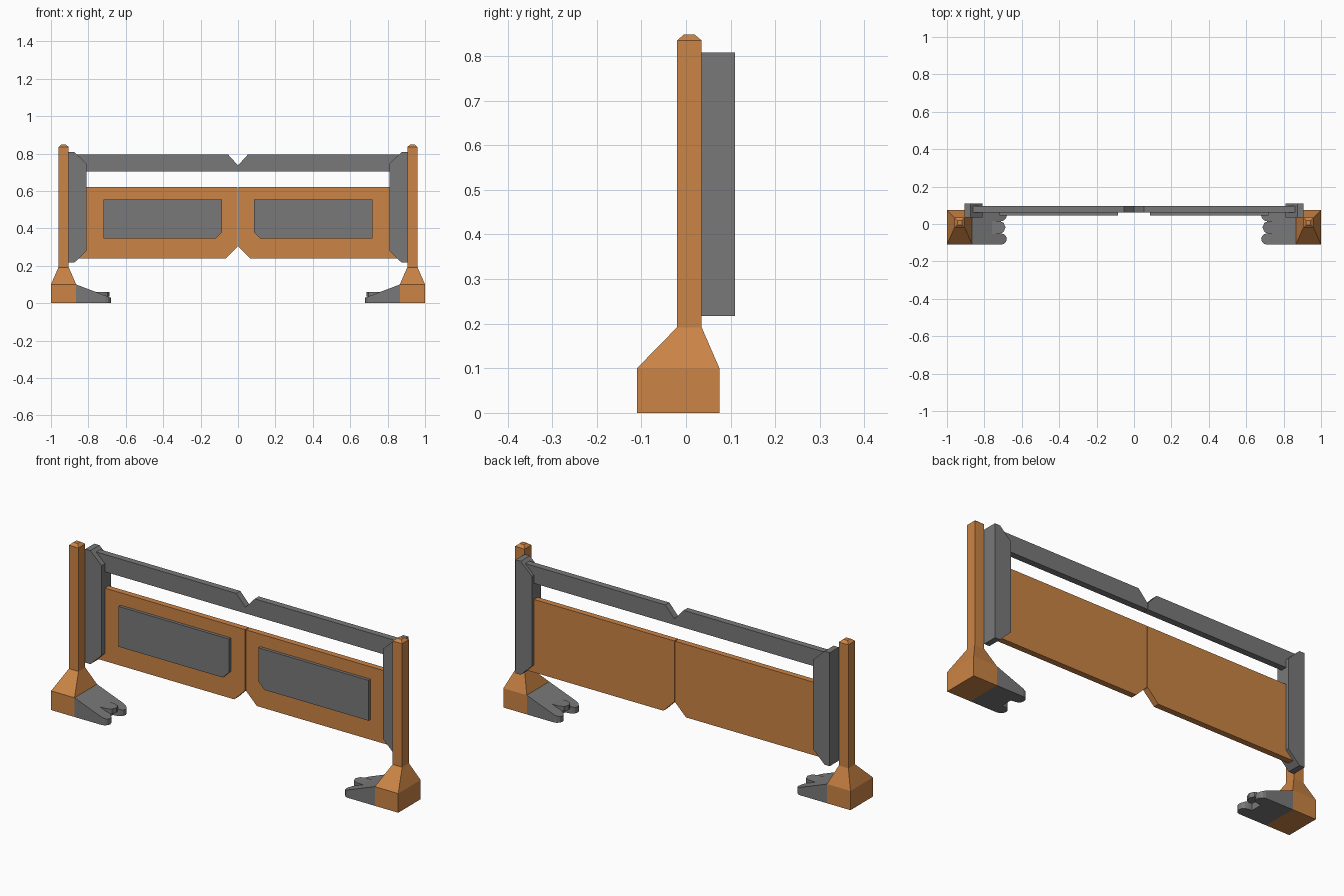
import bpy
import bmesh
from math import sin, cos, pi

cube = bpy.data.objects.get("Cube")
if cube:
    bpy.data.objects.remove(cube)


def material(name, colour):
    mat = bpy.data.materials.new(name)
    mat.use_nodes = True
    mat.diffuse_color = colour
    mat.node_tree.nodes["Principled BSDF"].inputs["Base Color"].default_value = colour
    return mat


ORANGE = material("warm orange", (0.60, 0.23, 0.06, 1))
GREY = material("mid grey", (0.19, 0.19, 0.19, 1))


def loft(name, rings, mat):
    """Join matching rings of points and close both ends."""
    bm = bmesh.new()
    loops = [[bm.verts.new(p) for p in ring] for ring in rings]
    n = len(loops[0])
    for a, b in zip(loops, loops[1:]):
        for i in range(n):
            j = (i + 1) % n
            bm.faces.new((a[i], a[j], b[j], b[i]))
    bm.faces.new(loops[0])
    bm.faces.new(loops[-1])
    bmesh.ops.recalc_face_normals(bm, faces=bm.faces)
    mesh = bpy.data.meshes.new(name)
    bm.to_mesh(mesh)
    bm.free()
    mesh.materials.append(mat)
    obj = bpy.data.objects.new(name, mesh)
    bpy.context.collection.objects.link(obj)
    return obj


def slab(name, side, profile, y0, y1, mat):
    """Extrude an x-z outline from y0 to y1."""
    return loft(name, [[(side * x, y, z) for x, z in profile] for y in (y0, y1)], mat)


def rect(side, x0, x1, y0, y1, z):
    return [(side * x, y, z) for x, y in ((x0, y0), (x1, y0), (x1, y1), (x0, y1))]


def toe_tip(cx, cy, r, steps=6):
    """Half circle pointing towards the opening."""
    return [(cx - r * cos(a), cy + r * sin(a))
            for a in (pi * (i / steps - 0.5) for i in range(steps + 1))]


def slope(x):
    return 0.1 - (0.865 - x) * 0.38


for side, label in ((1, "left"), (-1, "right")):
    # Post with flared base and pointed cap
    loft(label + "_post", [
        rect(side, 0.865, 1.0, -0.11, 0.075, 0),
        rect(side, 0.865, 1.0, -0.11, 0.075, 0.1),
        rect(side, 0.905, 0.96, -0.02, 0.035, 0.192),
        rect(side, 0.905, 0.96, -0.02, 0.035, 0.835),
        rect(side, 0.92, 0.945, -0.005, 0.02, 0.848)], ORANGE)

    # Sloping foot with two outer toes
    outline = [(0.865, -0.11)] + toe_tip(0.71, -0.08, 0.03)
    outline += [(0.73, -0.048), (0.73, 0.012)]
    outline += toe_tip(0.71, 0.045, 0.03) + [(0.865, 0.075)]
    loft(label + "_foot", [
        [(side * x, y, 0) for x, y in outline],
        [(side * x, y, slope(x)) for x, y in outline]], GREY)

    # Raised middle toe
    middle = [(0.79, -0.053)] + toe_tip(0.722, -0.018, 0.035, 4)[1:-1]
    middle[1:1] = [(0.722, -0.053)]
    middle += [(0.722, 0.017), (0.79, 0.017)]
    loft(label + "_middle_toe",
         [[(side * x, y, z) for x, y in middle] for z in (0.035, 0.06)], GREY)

    # Gate stile with cut corners
    slab(label + "_stile", side, [
        (0.905, 0.217), (0.875, 0.217), (0.81, 0.28),
        (0.81, 0.747), (0.875, 0.808), (0.905, 0.808)], 0.035, 0.11, GREY)

    # Top rail, notched at the middle
    slab(label + "_rail", side, [
        (0.001, 0.705), (0.86, 0.705), (0.86, 0.795),
        (0.053, 0.795), (0.001, 0.738)], 0.062, 0.095, GREY)

    # Gate panel, notched below at the middle
    slab(label + "_panel", side, [
        (0.002, 0.303), (0.065, 0.24), (0.86, 0.24),
        (0.86, 0.62), (0.002, 0.62)], 0.062, 0.093, ORANGE)

    # Raised plate on the front of the panel
    slab(label + "_plate", side, [
        (0.085, 0.38), (0.12, 0.345), (0.72, 0.345),
        (0.72, 0.555), (0.085, 0.555)], 0.046, 0.063, GREY)
